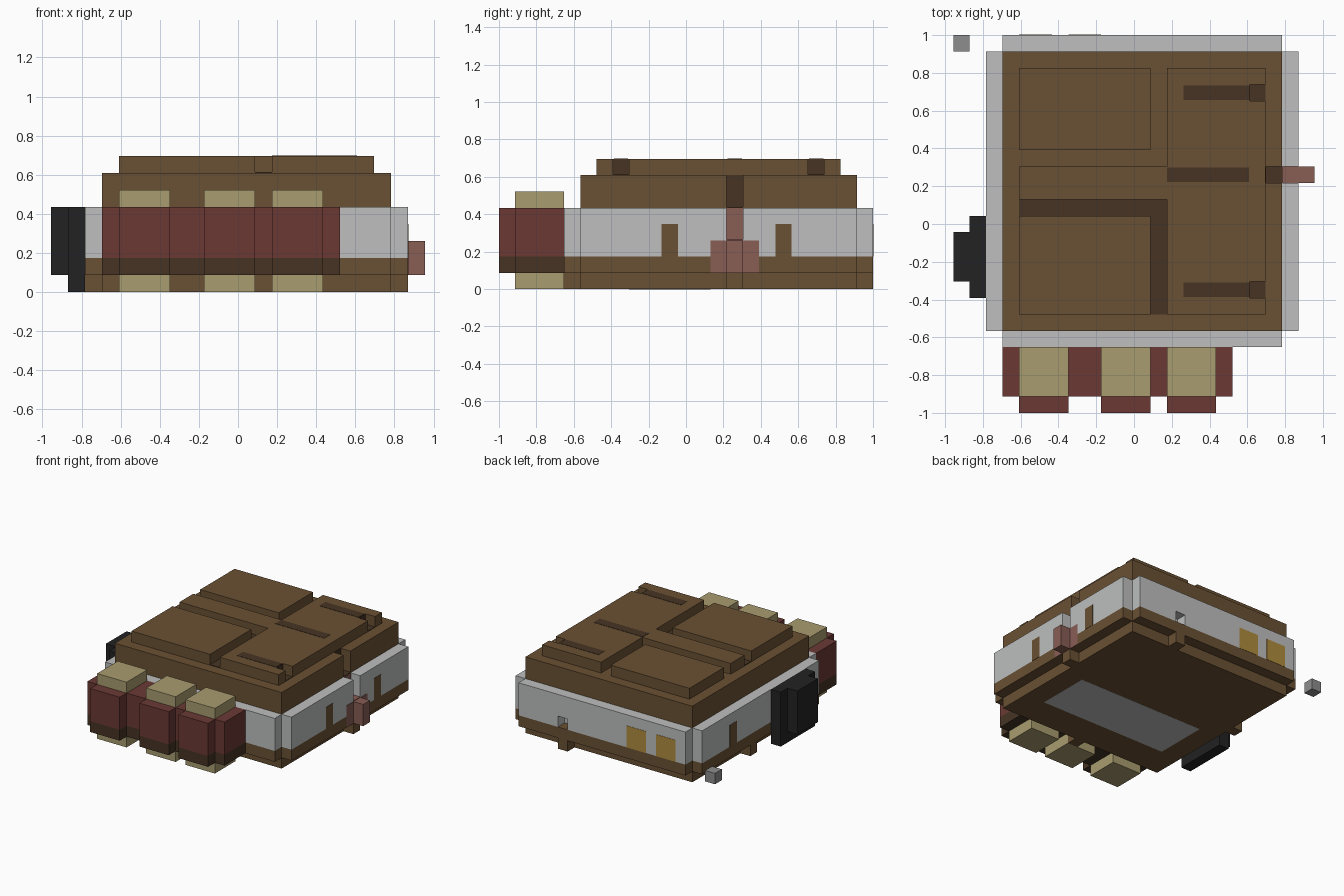
import bpy
import bmesh
from mathutils import Vector

U = 2 / 23                      # one block
CENTRE = Vector((11, 11.5, 0))
THIN = 0.05                     # plate thickness in blocks

cube = bpy.data.objects.get("Cube")
if cube:
    bpy.data.objects.remove(cube, do_unlink=True)


def material(name, *rgb):
    linear = [((c / 255 + 0.055) / 1.055) ** 2.4 for c in rgb] + [1]
    mat = bpy.data.materials.new(name)
    mat.use_nodes = True
    mat.diffuse_color = linear
    mat.node_tree.nodes["Principled BSDF"].inputs["Base Color"].default_value = linear
    return mat


BROWN = material("brown", 106, 81, 51)
DARK = material("dark brown", 70, 52, 36)
WHITE = material("pale grey", 189, 191, 190)
RED = material("brick red", 107, 57, 52)
TAN = material("tan", 169, 156, 111)
BLACK = material("black", 34, 34, 35)
PINK = material("dusty pink", 136, 93, 84)
GREY = material("mid grey", 141, 141, 141)
GOLD = material("gold", 175, 140, 62)


def finish(name, bm, mat):
    mesh = bpy.data.meshes.new(name)
    bm.to_mesh(mesh)
    bm.free()
    mesh.materials.append(mat)
    obj = bpy.data.objects.new(name, mesh)
    bpy.context.collection.objects.link(obj)
    return obj


def box(name, mat, x, y, z):
    """Box from (start, end) pairs in block units."""
    bm = bmesh.new()
    bmesh.ops.create_cube(bm, size=1)
    for v in bm.verts:
        v.co = (Vector([a + (b - a) * (c + 0.5) for (a, b), c in zip((x, y, z), v.co)]) - CENTRE) * U
    return finish(name, bm, mat)


def blocks(name, mat, add, cut=()):
    """Block-built solid: union of boxes minus cut boxes, only outer faces kept."""
    def cells(boxes):
        return {(i, j, k) for x, y, z in boxes
                for i in range(*x) for j in range(*y) for k in range(*z)}
    solid = cells(add) - cells(cut)
    bm = bmesh.new()
    for cell in solid:
        for axis in range(3):
            for side in (0, 1):
                near = list(cell)
                near[axis] += 2 * side - 1
                if tuple(near) in solid:
                    continue
                ring = [(0, 0), (1, 0), (1, 1), (0, 1)]
                corners = []
                for p, q in (ring if side else ring[::-1]):
                    co = Vector(cell)
                    co[axis] += side
                    co[(axis + 1) % 3] += p
                    co[(axis + 2) % 3] += q
                    corners.append(bm.verts.new((co - CENTRE) * U))
                bm.faces.new(corners)
    bmesh.ops.remove_doubles(bm, verts=bm.verts[:], dist=U / 100)
    bmesh.ops.dissolve_limit(bm, angle_limit=0.01, verts=bm.verts[:], edges=bm.edges[:])
    return finish(name, bm, mat)


def plus(z):
    return [((2, 21), (5, 22), z), ((3, 20), (4, 23), z)]


# Base: inset bottom layer with small feet, and the wider skirt
blocks("base_floor", BROWN, [((3, 20), (5, 22), (0, 1)),
                             ((20, 21), (14, 15), (0, 1)), ((2, 3), (14, 15), (0, 1)),
                             ((15, 16), (22, 23), (0, 1)), ((11, 12), (4, 5), (0, 1))])
blocks("base_skirt", BROWN, plus((1, 2)))
box("underside_panel", WHITE, (5, 18), (8, 13), (-THIN / 5, THIN))

# Walls with a side channel and a small back niche
blocks("walls", WHITE, plus((2, 5)),
       [((20, 21), (14, 15), (3, 5)), ((15, 16), (22, 23), (2, 3))])

# Roof slab with a channel on one edge
blocks("roof", BROWN, [((3, 20), (5, 22), (5, 7))], [((19, 20), (14, 15), (5, 7))])
box("roof_channel_back", DARK, (19, 19 + THIN), (14, 15), (5, 7))
box("roof_channel_floor", DARK, (19, 20), (14, 15), (5, 5 + THIN))

# Raised roof panels, with notches at the edge
blocks("roof_panel_back", BROWN, [((4, 12), (16, 21), (7, 8))])
blocks("roof_panel_front", BROWN, [((4, 12), (6, 12), (7, 8))])
blocks("roof_panel_side", BROWN,
       [((4, 13), (13, 15), (7, 8)), ((13, 19), (6, 21), (7, 8))],
       [((18, 19), (y, y + 1), (7, 8)) for y in (7, 19)])
for y, start in ((7, 14), (14, 13), (19, 14)):
    box("roof_stripe", DARK, (start, 18), (y + 0.06, y + 0.94), (8, 8 + THIN / 2))
for y in (7, 19):
    box("notch_back", DARK, (18, 18 + THIN), (y, y + 1), (7, 8))
    box("notch_floor", DARK, (18, 19), (y, y + 1), (7, 7 + THIN))
box("groove_long", DARK, (4, 13), (12, 13), (7, 7 + THIN))
box("groove_short", DARK, (12, 13), (6, 12), (7, 7 + THIN))

# Narrow side windows and gold back windows
for y in (10, 17):
    box("side_window_left", BROWN, (21, 21 + THIN / 2), (y, y + 1), (2, 4))
    box("side_window_right", BROWN, (2 - THIN / 2, 2), (y, y + 1), (2, 4))
for x in (4, 7):
    box("back_window", GOLD, (x, x + 2), (23, 23 + THIN / 2), (2, 4))

# Pink spout on the side
box("spout", PINK, (21, 22), (14, 15), (1, 3))
box("spout_plate", PINK, (21, 21 + THIN / 2), (13, 16), (1, 3))
box("spout_channel_back", PINK, (20, 20 + THIN), (14, 15), (3, 5))
box("spout_channel_floor", PINK, (20, 21), (14, 15), (3, 3 + THIN))

# Front bays: red block, dark lower band, tan columns through them
bays = [(4, 7), (9, 12), (13, 16)]
for name, mat, z in (("bay_band", DARK, (1, 2)), ("bay_wall", RED, (2, 5))):
    blocks(name, mat, [((3, 17), (1, 4), z)] + [(x, (0, 1), z) for x in bays])
for x in bays:
    box("bay_cap", TAN, x, (1, 4), (5, 6))
    box("bay_foot", TAN, x, (1, 4), (0, 1))

# Black stepped unit on the other side, and the loose grey block
box("black_unit_inner", BLACK, (1, 2), (7, 12), (0, 5))
box("black_unit_outer", BLACK, (0, 1), (8, 11), (1, 5))
box("loose_block", GREY, (0, 1), (22, 23), (1, 2))
